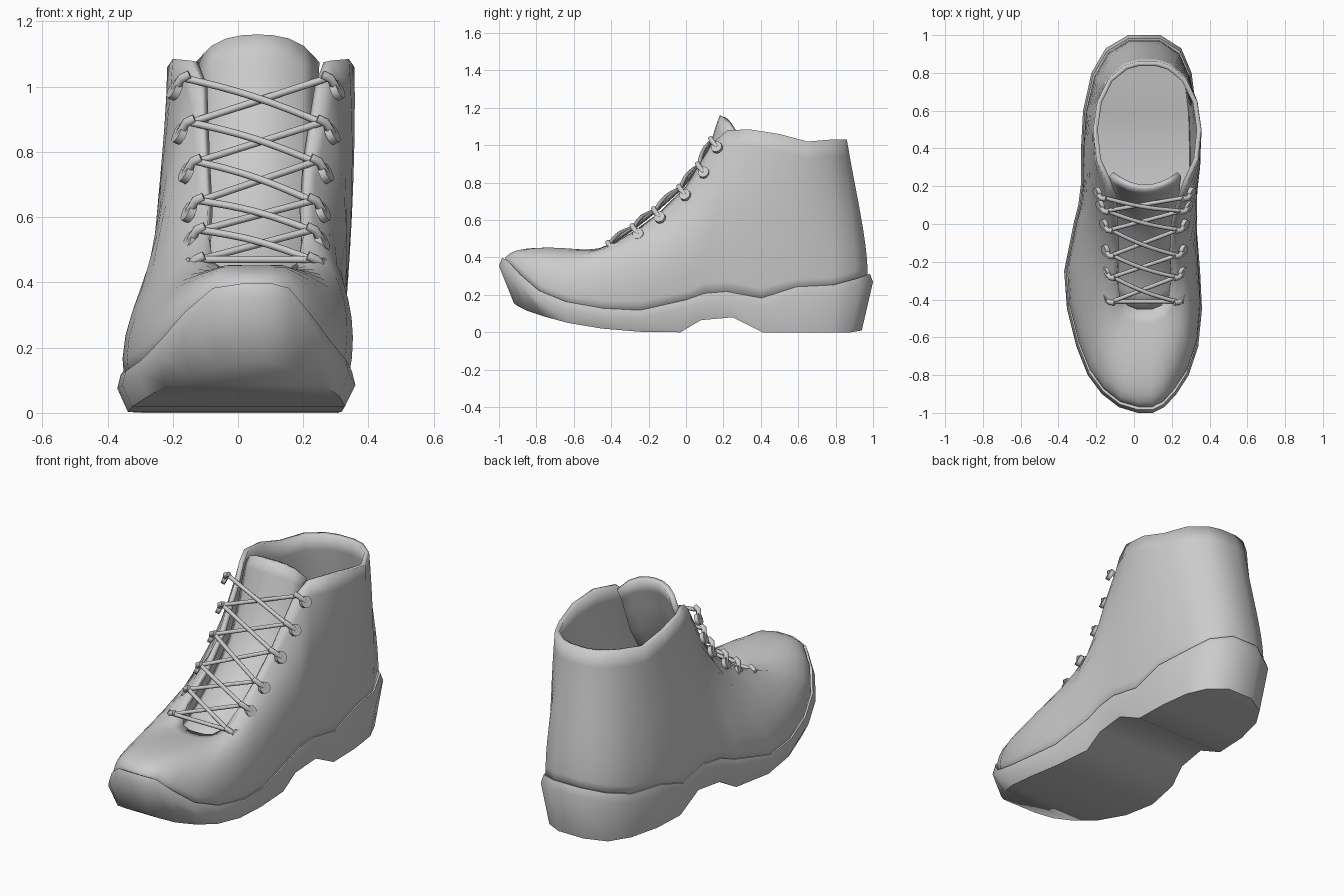
import bpy, bmesh, math
from mathutils import Vector

if "Cube" in bpy.data.objects:
    bpy.data.objects.remove(bpy.data.objects["Cube"])

# sole stations heel to toe: top y, left x, right x, top z, bottom y, bottom z
SOLE = [
    (1.0, -.03, .14, .31, .94, .01), (.93, -.15, .25, .285, .88, 0),
    (.80, -.225, .305, .25, .77, 0), (.60, -.27, .33, .24, .60, 0),
    (.41, -.28, .335, .18, .41, 0), (.22, -.28, .335, .215, .25, .08),
    (.10, -.295, .33, .205, .08, .065), (0, -.32, .33, .17, -.03, 0),
    (-.25, -.37, .35, .115, -.25, .003), (-.45, -.355, .36, .125, -.45, .02),
    (-.65, -.305, .34, .16, -.63, .05), (-.80, -.245, .29, .22, -.76, .085),
    (-.90, -.17, .225, .305, -.85, .115), (-.97, -.08, .16, .38, -.90, .14),
    (-1.0, .02, .10, .395, -.92, .155)]

# upper rim: y, half width, z, then lower handle height and upper handle offset
RIM = [
    (.86, .05, 1.03, .20, 0, .05, -.3), (.84, .12, 1.03, .20, .01, .04, -.3),
    (.77, .205, 1.03, .20, .01, .02, -.3), (.65, .265, 1.02, .20, .005, 0, -.3),
    (.50, .287, 1.06, .25, .005, 0, -.3), (.34, .27, 1.085, .25, .02, 0, -.3),
    (.22, .215, 1.08, .25, .05, -.02, -.25), (.14, .185, 1.01, .22, .08, -.03, -.3),
    (0, .16, .78, .24, .055, -.05, -.22), (-.15, .15, .635, .22, .07, -.08, -.14),
    (-.28, .145, .54, .19, .08, -.11, -.08), (-.38, .13, .462, .17, .08, -.16, -.03),
    (-.43, .09, .435, .15, .06, -.22, .015), (-.45, .04, .43, .12, .03, -.25, .03),
    (-.45, .01, .43, .10, .01, -.25, .03)]

# outward bulge of the upper just above the sole, heel to toe
BULGE = [0, .01, .015, .02, .025, .025, .03, .035, .045, .05, .045, .035, .02, .01, 0]
N = len(SOLE)


def make(name, verts, faces, angle=40):
    mesh = bpy.data.meshes.new(name)
    mesh.from_pydata(verts, [], faces)
    bm = bmesh.new()
    bm.from_mesh(mesh)
    bmesh.ops.recalc_face_normals(bm, faces=bm.faces)
    bm.to_mesh(mesh)
    bm.free()
    ob = bpy.data.objects.new(name, mesh)
    bpy.context.collection.objects.link(ob)
    smooth(ob, angle)
    return ob


def smooth(ob, angle):
    bpy.ops.object.select_all(action='DESELECT')
    ob.select_set(True)
    bpy.context.view_layer.objects.active = ob
    bpy.ops.object.shade_smooth_by_angle(angle=math.radians(angle))


def thicken(ob, t, face, axis, sign):
    # keep the outer skin in place and grow inwards
    if ob.data.polygons[face].normal[axis] * sign < 0:
        ob.data.flip_normals()
    m = ob.modifiers.new("thickness", 'SOLIDIFY')
    m.thickness = t
    m.offset = -1


def loop_faces(rings, n):
    return [(r * n + i, r * n + (i + 1) % n, (r + 1) * n + (i + 1) % n, (r + 1) * n + i)
            for r in range(rings - 1) for i in range(n)]


# sole: bottom, widest and top rings, closed by left-right strips
def sole_ring(level):
    right, left = [], []
    k = (.91, 1, .97)[level]
    for y, xl, xr, zt, yb, zb in SOLE:
        c = (xl + xr) / 2
        yy, z = ((yb, zb), (y, zt - .04), (y * .983, zt + .003))[level]
        right.append((c + (xr - c) * k, yy, z))
        left.append((c + (xl - c) * k, yy, z))
    return right + left[::-1]


n = 2 * N
faces = loop_faces(3, n)
for r in (0, 2):
    faces += [(r * n + i, r * n + i + 1, r * n + n - 2 - i, r * n + n - 1 - i) for i in range(N - 1)]
make("sole", sole_ring(0) + sole_ring(1) + sole_ring(2), faces, 58)

# upper: curved ribs from the sole edge to the opening rim
STEPS = 10
ribs = {1: [], -1: []}
for (y, xl, xr, zt, _, _), (ry, hw, rz, h, ox, oy, oz), b in zip(SOLE, RIM, BULGE):
    c = (xl + xr) / 2
    for s in (1, -1):
        x = xr if s > 0 else xl
        p0 = Vector((c + (x - c) * .94, y * .972, zt - .02))
        p1 = p0 + Vector((s * b, 0, h))
        p3 = Vector((.055 + .015 * (rz > 1) + s * hw, ry, rz))
        p2 = p3 + Vector(((1.25 if s > 0 else -.9) * ox, oy, oz))
        ribs[s].append([p0 * (1 - t) ** 3 + p1 * 3 * t * (1 - t) ** 2 + p2 * 3 * t * t * (1 - t) + p3 * t ** 3
                        for t in (k / STEPS for k in range(STEPS + 1))])
all_ribs = ribs[1] + ribs[-1][::-1]
verts = [rib[k] for k in range(STEPS + 1) for rib in all_ribs]
upper = make("upper", verts, loop_faces(STEPS + 1, n))
thicken(upper, .025, n - 1, 1, 1)

# tongue: bowed strip under the laces
PATH = [(-.47, .405), (-.375, .435), (-.27, .50), (-.14, .595), (0, .73),
        (.08, .865), (.13, 1.0), (.155, 1.09), (.18, 1.16)]
W = 9
verts = []
for k, (y, z) in enumerate(PATH):
    hw = .165 + .025 * k / 8
    for j in range(W):
        u = j / (W - 1) * 2 - 1
        tip = max(0, k - 6) / 2
        verts.append((.06 + hw * u, y + .075 * u * u, z - .035 * u * u - .05 * tip * u ** 4))
faces = [(k * W + j, k * W + j + 1, (k + 1) * W + j + 1, (k + 1) * W + j)
         for k in range(len(PATH) - 1) for j in range(W - 1)]
tongue = make("tongue", verts, faces)
thicken(tongue, .03, 5 * (W - 1) + 4, 1, -1)


# round cords as curves turned into meshes
def cords(name, paths, radius):
    cu = bpy.data.curves.new(name, 'CURVE')
    cu.dimensions = '3D'
    cu.bevel_depth = radius
    cu.bevel_resolution = 2
    cu.use_fill_caps = True
    for pts in paths:
        sp = cu.splines.new('POLY')
        sp.points.add(len(pts) - 1)
        for p, q in zip(sp.points, pts):
            p.co = (*q, 1)
    ob = bpy.data.objects.new(name, cu)
    bpy.context.collection.objects.link(ob)
    bpy.ops.object.select_all(action='DESELECT')
    ob.select_set(True)
    bpy.context.view_layer.objects.active = ob
    bpy.ops.object.convert(target='MESH')
    smooth(bpy.context.object, 50)


# lace anchors bottom to top: half width, y, z
ANCHORS = [(.17, -.41, .47), (.168, -.28, .56), (.172, -.165, .65),
           (.18, -.03, .77), (.20, .07, .89), (.215, .14, 1.025)]


def anchor(i, s):
    hw, y, z = ANCHORS[i]
    return Vector((.055 + s * hw, y, z))


def strand(a, b, lift):
    up = Vector((0, -.75, .66)) * lift
    return [a.lerp(b, t) + up * math.sin(math.pi * t) for t in (k / 8 for k in range(9))]


# laces: one straight bar, then crossing pairs
paths = [strand(anchor(0, -1), anchor(0, 1), .0)]
for i in range(5):
    paths.append(strand(anchor(i, -1), anchor(i + 1, 1), .0))
    paths.append(strand(anchor(i, 1), anchor(i + 1, -1), .018))
cords("laces", paths, .011)

# hooks: a stem and a round plate at every anchor
stems = []
for i in range(6):
    for s in (1, -1):
        a = anchor(i, s)
        d = a + Vector((s * .034, .025, -.036) if i else (s * .04, .018, -.026))
        stems.append([a + Vector((-s * .012, -.008, .012)), a + Vector((s * .014, -.004, .0)), d])
        bpy.ops.mesh.primitive_cylinder_add(vertices=10, radius=.031, depth=.022, location=d)
        plate = bpy.context.object
        plate.name = "hook_plate"
        plate.rotation_euler = Vector((s * .85, -.3, .4)).to_track_quat('Z', 'Y').to_euler()
        smooth(plate, 40)
cords("hook_stems", stems, .014)
